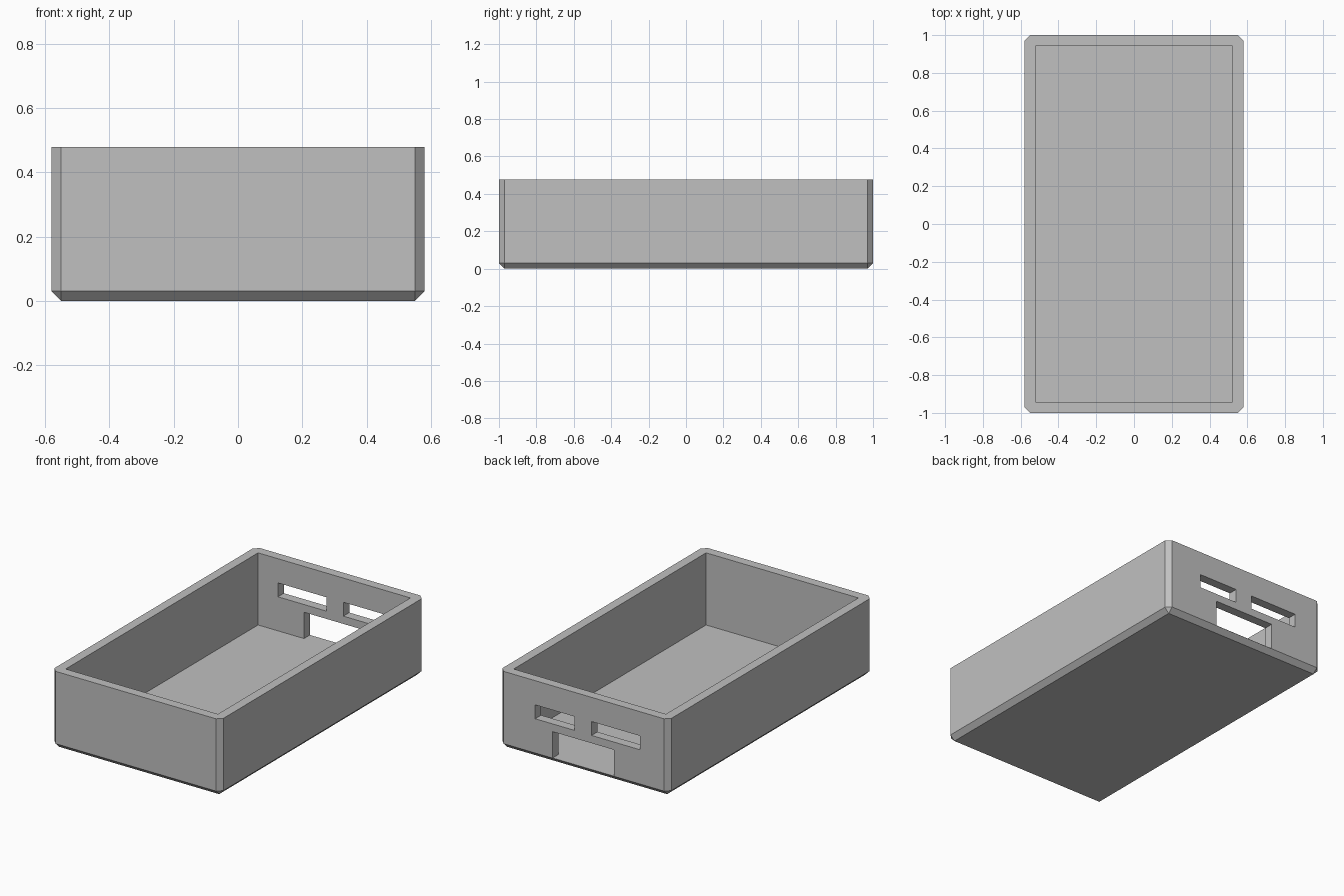
import bpy
import bmesh
from mathutils import Matrix, Vector

cube = bpy.data.objects.get("Cube")
if cube:
    bpy.data.objects.remove(cube, do_unlink=True)

WIDTH, LENGTH, HEIGHT = 1.16, 2.0, 0.478
WALL, FLOOR, CHAMFER = 0.058, 0.031, 0.03

grey = bpy.data.materials.new("plain grey")
grey.use_nodes = True
colour = (0.53, 0.53, 0.53, 1)
grey.diffuse_color = colour
grey.node_tree.nodes["Principled BSDF"].inputs["Base Color"].default_value = colour


def box(name, low, high, chamfer=0):
    """Box between two corners, optionally chamfered on all but its top edges."""
    low, high = Vector(low), Vector(high)
    bm = bmesh.new()
    bmesh.ops.create_cube(bm, size=1, matrix=Matrix.Translation((low + high) / 2)
                          @ Matrix.Diagonal((*(high - low), 1)))
    if chamfer:
        edges = [e for e in bm.edges if min(v.co.z for v in e.verts) < low.z + 0.001]
        bmesh.ops.bevel(bm, geom=edges, offset=chamfer, segments=1, affect='EDGES')
    mesh = bpy.data.meshes.new(name)
    bm.to_mesh(mesh)
    bm.free()
    mesh.materials.append(grey)
    obj = bpy.data.objects.new(name, mesh)
    bpy.context.collection.objects.link(obj)
    return obj


# Open tray body
x, y = WIDTH / 2, LENGTH / 2
tray = box("case_tray", (-x, -y, 0), (x, y, HEIGHT), CHAMFER)

# Hollow interior
ix, iy = x - WALL, y - WALL
cutters = [box("interior_cutter", (-ix, -iy, FLOOR), (ix, iy, HEIGHT + 0.1))]

# Port openings through the back wall: x range, z range
ports = {
    "small_port_cutter": (0.063, 0.334, 0.242, 0.328),
    "wide_port_cutter": (-0.386, -0.053, 0.242, 0.328),
    "floor_port_cutter": (-0.207, 0.214, FLOOR, 0.194),
}
for name, (x0, x1, z0, z1) in ports.items():
    cutters.append(box(name, (x0, iy - 0.1, z0), (x1, y + 0.1, z1)))

# Cut, apply, then drop the cutters
for cutter in cutters:
    cutter.hide_render = True
    mod = tray.modifiers.new(cutter.name, 'BOOLEAN')
    mod.operation = 'DIFFERENCE'
    mod.solver = 'EXACT'
    mod.object = cutter
    bpy.context.view_layer.objects.active = tray
    bpy.ops.object.modifier_apply(modifier=mod.name)
    bpy.data.objects.remove(cutter, do_unlink=True)
